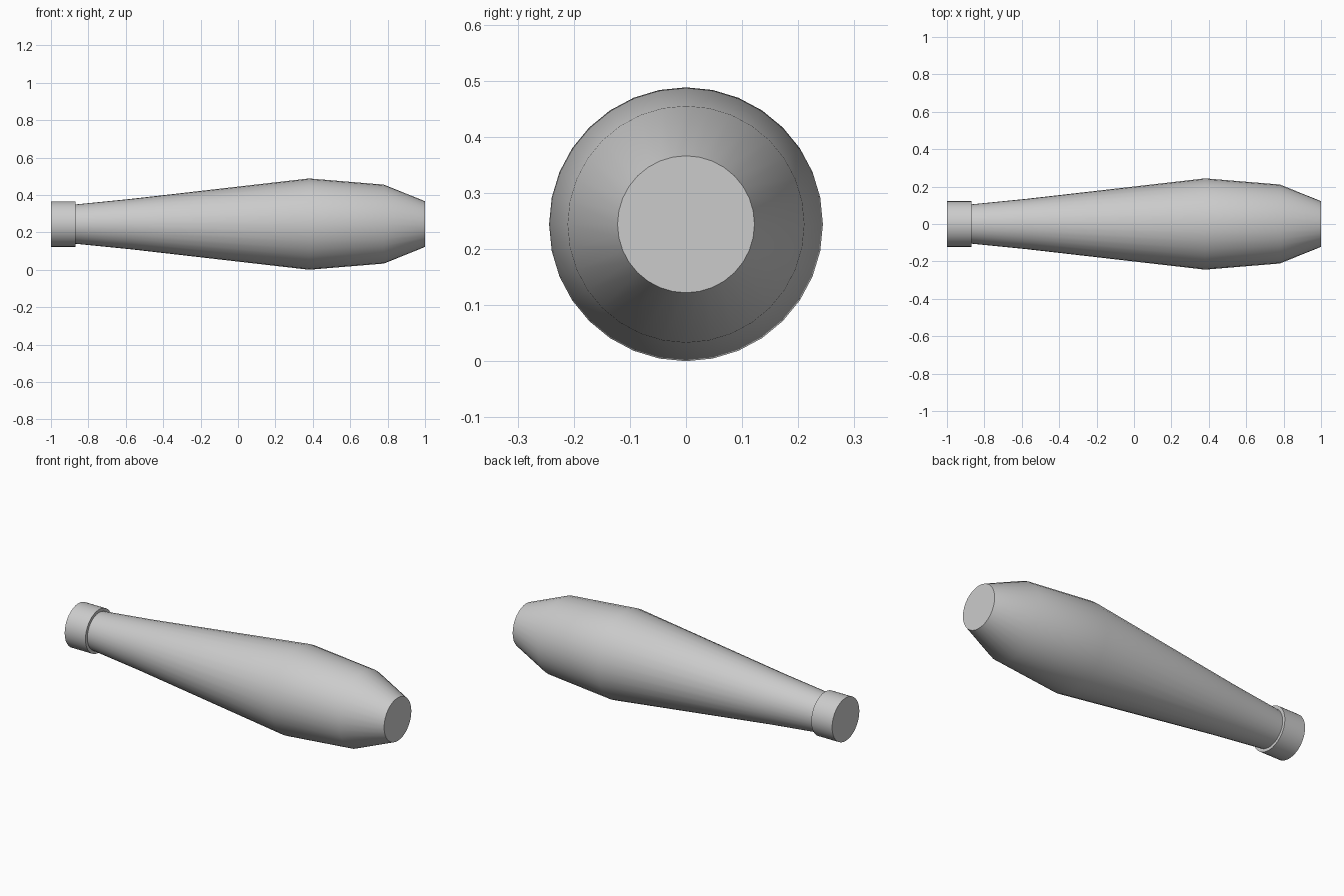
import bpy
import bmesh
import math
from mathutils import Vector

if "Cube" in bpy.data.objects:
    bpy.data.objects.remove(bpy.data.objects["Cube"], do_unlink=True)

SIDES = 32
AXIS_Z = 0.244

grey = bpy.data.materials.new("plain grey")
grey.use_nodes = True
colour = (0.6, 0.6, 0.6, 1.0)
grey.diffuse_color = colour
grey.node_tree.nodes["Principled BSDF"].inputs["Base Color"].default_value = colour


def lathe(name, profile):
    """Spin (x, radius) points around the long axis."""
    bm = bmesh.new()
    verts = [bm.verts.new((x, 0, r)) for x, r in profile]
    edges = [bm.edges.new(pair) for pair in zip(verts, verts[1:])]
    bmesh.ops.spin(bm, geom=verts + edges, cent=(0, 0, 0), axis=(1, 0, 0),
                   angle=math.tau, steps=SIDES, use_duplicate=False)
    bmesh.ops.remove_doubles(bm, verts=bm.verts, dist=0.0005)
    bmesh.ops.translate(bm, verts=bm.verts, vec=Vector((0, 0, AXIS_Z)))
    bmesh.ops.recalc_face_normals(bm, faces=bm.faces)
    # Point the normals away from the axis
    side = max(bm.faces, key=lambda f: f.calc_area())
    centre = side.calc_center_median()
    outward = centre - Vector((centre.x, 0, AXIS_Z))
    if abs(side.normal.x) < 0.9 and side.normal.dot(outward) < 0:
        bmesh.ops.reverse_faces(bm, faces=bm.faces)
    mesh = bpy.data.meshes.new(name)
    bm.to_mesh(mesh)
    bm.free()
    mesh.materials.append(grey)
    obj = bpy.data.objects.new(name, mesh)
    bpy.context.collection.objects.link(obj)
    bpy.ops.object.select_all(action="DESELECT")
    obj.select_set(True)
    bpy.context.view_layer.objects.active = obj
    bpy.ops.object.shade_smooth_by_angle(angle=math.radians(30))
    return obj


# Tapered body with a flat wide end
lathe("handle_body", [(-0.87, 0.105), (-0.57, 0.135), (0.38, 0.244),
                      (0.78, 0.211), (1.0, 0.122), (1.0, 0)])

# Collar at the narrow end, with its step down to the body
lathe("end_collar", [(-1.0, 0), (-1.0, 0.122), (-0.87, 0.122), (-0.87, 0.105)])
